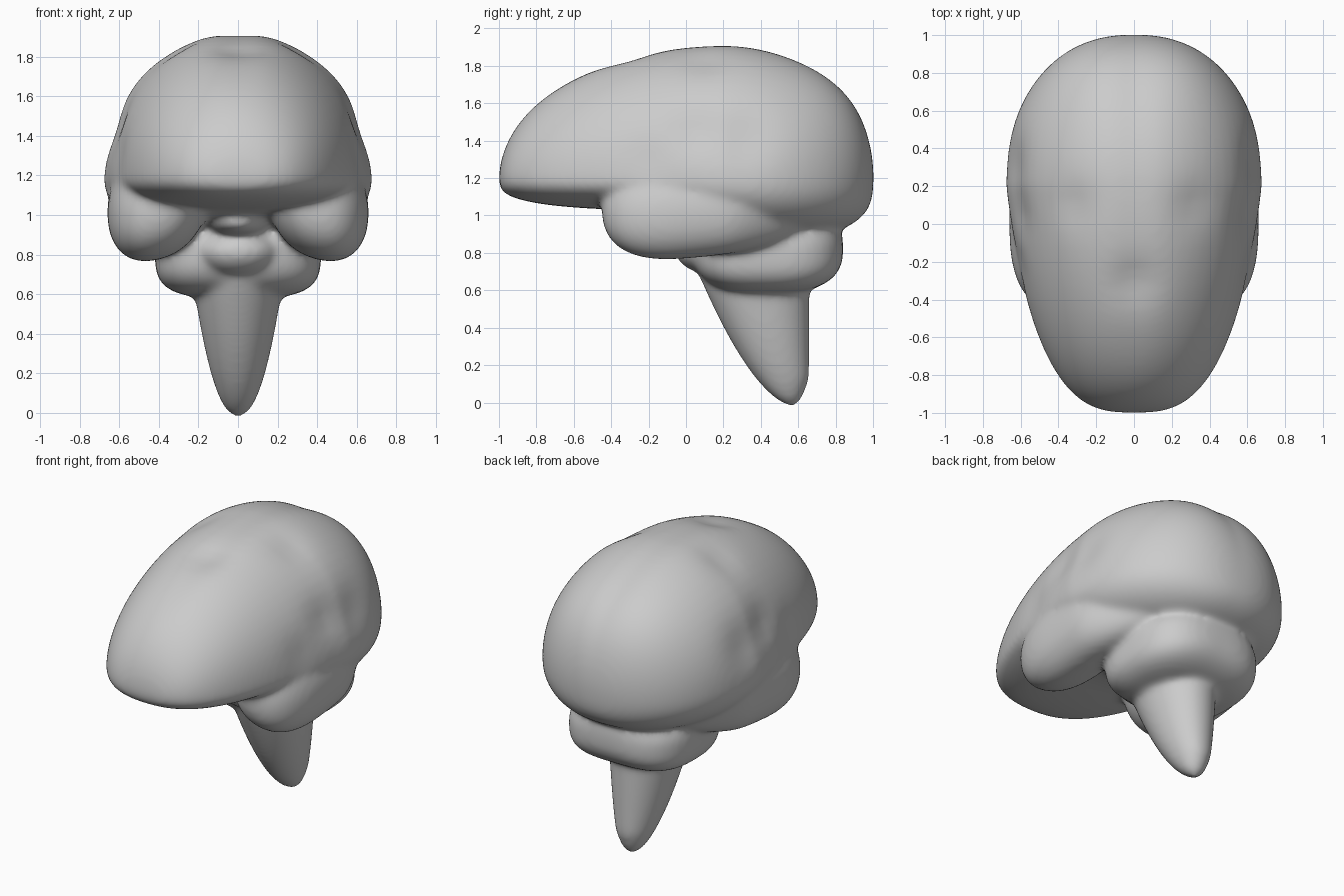
import bpy, bmesh, math
from mathutils import Vector

cube = bpy.data.objects.get("Cube")
if cube:
    bpy.data.objects.remove(cube, do_unlink=True)

bm = bmesh.new()


def sphere_points():
    """Add a sphere; give each vertex with its ring direction and axis position."""
    made = bmesh.ops.create_uvsphere(bm, u_segments=64, v_segments=48, radius=1)
    points = []
    for v in made["verts"]:
        radius = math.hypot(v.co.x, v.co.y)
        if radius < 0.001:
            points.append((v, 0, 0, v.co.z))
        else:
            points.append((v, v.co.x / radius, v.co.y / radius, v.co.z))
    return points


def arch(s, power):
    """Height of a superellipse at distance s from its middle."""
    return max(0, 1 - abs(s) ** power) ** (1 / power)


def signed_power(value, power):
    return math.copysign(abs(value) ** power, value)


def smoothstep(low, high, value):
    t = min(1, max(0, (value - low) / (high - low)))
    return t * t * (3 - 2 * t)


def blob(centre, front, back, width, up, down, power=2, low_power=2,
         square=2, lean=0, rise=0, plan=None):
    """Lopsided superellipsoid lying along y, with its own reach on every side."""
    verts = []
    for v, c, s, along in sphere_points():
        bend = 2 / square if s < 0 else 1
        spread = plan(along) if plan else arch(along, power)
        x = signed_power(c, bend) * width * spread
        y = along * (back if along > 0 else front)
        if s > 0:
            z = s * up * arch(along, power)
        else:
            z = signed_power(s, bend) * down * arch(along, low_power)
        v.co = Vector(centre) + Vector((x, y, z - lean * x + rise * y))
        verts.append(v)
    return verts


def cerebrum_plan(along):
    """Outline from above: tapering to a blunt front, round at the back."""
    if along < 0:
        return arch(along, 3) * (1 + along / 4)
    return arch(along, 2.2)


# Cerebrum
core = Vector((0, 0.2, 1.19))
cerebrum = blob(core, front=1.2, back=0.8, width=0.68, up=0.73, down=0.33,
                low_power=3, square=2.3, plan=cerebrum_plan)

# Folds and (negative) swellings on both sides: place, depth, reach
folds = [((0, -0.3, 1.8), 0.035, 0.12), ((0.55, -0.2, 1.3), 0.02, 0.12),
         ((0.6, 0.05, 1.45), 0.03, 0.13), ((0.6, 0.3, 1.4), 0.035, 0.15),
         ((0.3, 0.1, 1.8), 0.02, 0.12), ((0.2, 0.8, 1.6), -0.035, 0.3)]
for v in cerebrum:
    # The frontal floor is shallower than the rear
    if v.co.z < core.z:
        depth = 0.5 + smoothstep(-0.4, 0.5, v.co.y) / 2
        v.co.z = core.z + (v.co.z - core.z) * depth
    side = Vector((abs(v.co.x), v.co.y, v.co.z))
    dent = sum(d * math.exp(-((side - Vector(place)).length / reach) ** 2)
               for place, d, reach in folds)
    v.co += (core - v.co).normalized() * dent
    # Groove between the two halves
    crown = smoothstep(1.5, 1.9, v.co.z)
    v.co.z -= 0.015 * crown * math.exp(-(v.co.x / 0.1) ** 2)

# Temporal lobes, drawing inward at the back
for sign in (-1, 1):
    lobe = blob((sign * 0.4, 0, 1.08), front=0.45, back=0.75, width=0.26, up=0.3,
                down=0.3, power=2.5, low_power=2.5, square=2.2,
                lean=sign * 0.25, rise=0.08)
    for v in lobe:
        v.co.x *= 1 - 0.3 * smoothstep(0.2, 0.8, v.co.y)

# Cerebellum
blob((0, 0.42, 0.82), front=0.38, back=0.42, width=0.42, up=0.25, down=0.24,
     power=2.8, low_power=2.6, square=3.5)

# Swellings above the stem
blob((0, 0.12, 0.82), front=0.18, back=0.2, width=0.2, up=0.1, down=0.13)
blob((0, 0.1, 0.96), front=0.3, back=0.2, width=0.15, up=0.12, down=0.07)

# Brain stem: sloping front edge, nearly upright back edge
tip = 0.57
for v, c, s, along in sphere_points():
    z = ((along + 1) / 2) ** 2
    half = 0.215 * min(1, z / 0.6) ** 0.45
    front_edge = tip - 0.62 * z ** 0.6
    back_edge = tip + 0.09 * min(1, z / 0.15) ** 0.5
    middle = (front_edge + back_edge) / 2
    v.co = (c * half, middle + s * (back_edge - front_edge) / 2, z - 0.02)

bmesh.ops.recalc_face_normals(bm, faces=bm.faces)
mesh = bpy.data.meshes.new("brain")
bm.to_mesh(mesh)
bm.free()
brain = bpy.data.objects.new("brain", mesh)
bpy.context.collection.objects.link(brain)

# Fuse the parts into one soft skin
remesh = brain.modifiers.new("fuse", "REMESH")
remesh.mode = "VOXEL"
remesh.voxel_size = 0.017
remesh.use_smooth_shade = True
smooth = brain.modifiers.new("soften", "SMOOTH")
smooth.factor = 0.5
smooth.iterations = 18
